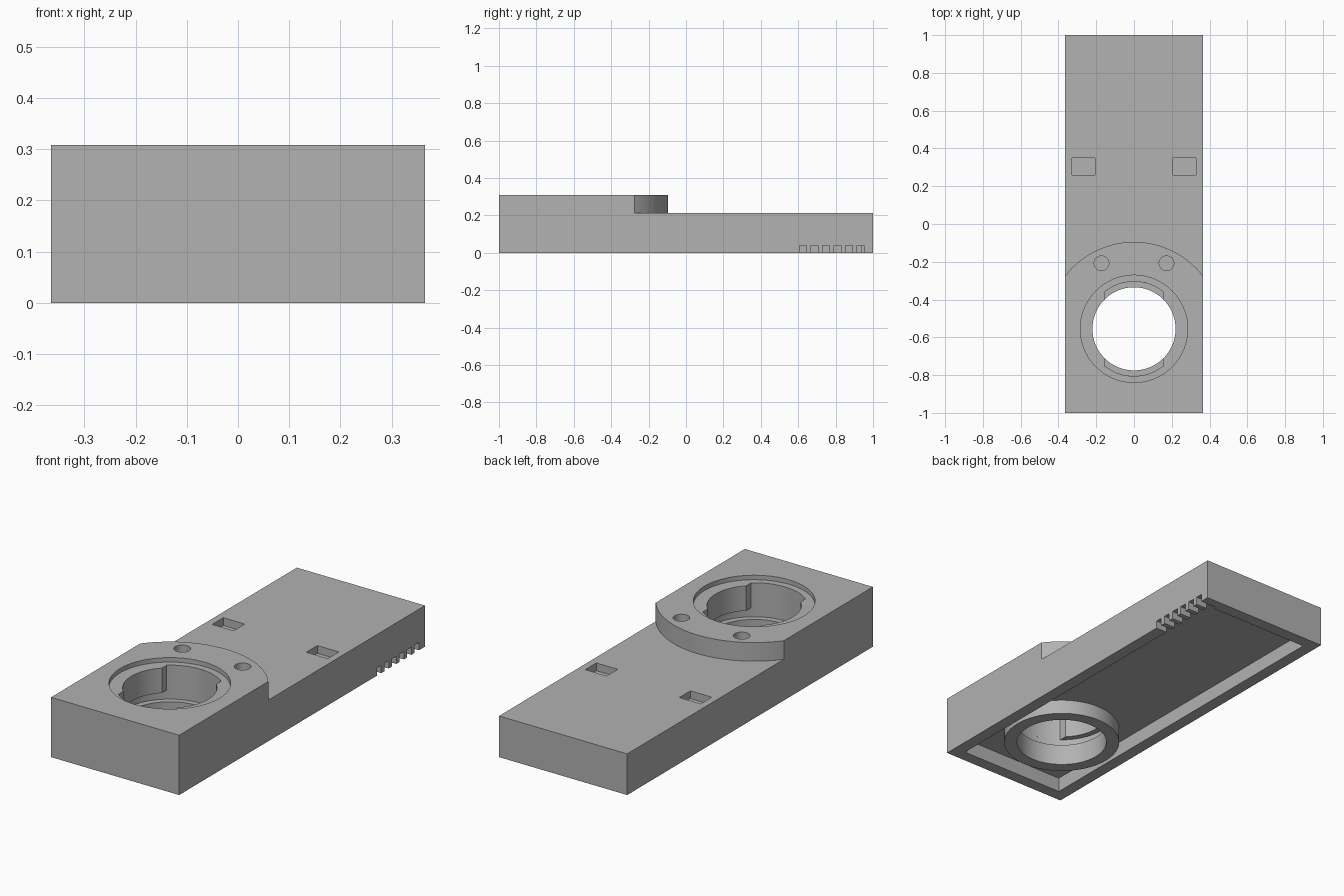
import bpy
import bmesh
from math import pi, cos, sin, acos, asin, radians

cube = bpy.data.objects.get("Cube")
if cube:
    bpy.data.objects.remove(cube, do_unlink=True)

HALF_W, TOP, DECK = 0.365, 0.308, 0.212
CAVITY, WALL = 0.075, 0.063
BORE_Y, BORE_R, GROOVE_R, RIM_R, STEP_R = -0.555, 0.22, 0.25, 0.284, 0.46
OVER = 0.1  # overshoot of cutters

grey = bpy.data.materials.new("Plain grey")
grey.use_nodes = True
grey.diffuse_color = (0.445, 0.445, 0.445, 1)
grey.node_tree.nodes["Principled BSDF"].inputs["Base Color"].default_value = grey.diffuse_color


def prism(name, outline, z0, z1):
    """Extrude a counter-clockwise outline from z0 to z1."""
    bm = bmesh.new()
    face = bm.faces.new([bm.verts.new((x, y, z0)) for x, y in outline])
    up = bmesh.ops.extrude_face_region(bm, geom=[face])["geom"]
    bmesh.ops.translate(bm, vec=(0, 0, z1 - z0),
                        verts=[v for v in up if isinstance(v, bmesh.types.BMVert)])
    bmesh.ops.recalc_face_normals(bm, faces=bm.faces[:])
    mesh = bpy.data.meshes.new(name)
    bm.to_mesh(mesh)
    bm.free()
    obj = bpy.data.objects.new(name, mesh)
    bpy.context.collection.objects.link(obj)
    return obj


def arc(x, y, r, a0, a1, n):
    return [(x + r * cos(a0 + (a1 - a0) * i / n), y + r * sin(a0 + (a1 - a0) * i / n))
            for i in range(n + 1)]


def circle(x, y, r, n=96):
    return arc(x, y, r, 0, 2 * pi, n)[:-1]


def rect(x0, x1, y0, y1):
    return [(x0, y0), (x1, y0), (x1, y1), (x0, y1)]


def combine(target, tool, operation="DIFFERENCE"):
    """Apply a boolean and discard the tool."""
    mod = target.modifiers.new("cut", "BOOLEAN")
    mod.operation, mod.solver, mod.object = operation, "EXACT", tool
    graph = bpy.context.evaluated_depsgraph_get()
    mesh = bpy.data.meshes.new_from_object(target.evaluated_get(graph))
    target.modifiers.clear()
    target.data = mesh
    bpy.data.objects.remove(tool, do_unlink=True)


# Main block
body = prism("housing", rect(-HALF_W, HALF_W, -1, 1), 0, TOP)

# Lower deck behind the curved step
wide = HALF_W + 0.05
a = acos(wide / STEP_R)
step = [(wide, 1 + OVER), (-wide, 1 + OVER)] + arc(0, BORE_Y, STEP_R, pi - a, a, 64)
combine(body, prism("deck_cutter", step, DECK, TOP + OVER))

# Hollow underside with the socket tube standing in it
inner = HALF_W - WALL
combine(body, prism("cavity_cutter", rect(-inner, inner, WALL - 1, 1 - WALL), -OVER, CAVITY))
combine(body, prism("socket_tube", circle(0, BORE_Y, RIM_R), 0, CAVITY + 0.015), "UNION")

# Socket: through bore, rim recess, turning groove and entry notches
combine(body, prism("bore_cutter", circle(0, BORE_Y, BORE_R), -OVER, TOP + OVER))
combine(body, prism("rim_cutter", circle(0, BORE_Y, RIM_R), TOP - 0.023, TOP + OVER))
combine(body, prism("groove_cutter", circle(0, BORE_Y, GROOVE_R), 0.11, 0.157))
a = acos(0.155 / GROOVE_R)
notch = arc(0, BORE_Y, GROOVE_R, a, pi - a, 32) + arc(0, BORE_Y, GROOVE_R, pi + a, 2 * pi - a, 32)
combine(body, prism("notch_cutter", notch, 0.13, TOP + OVER))

# Blind round and rectangular pockets on both sides
for s in (-1, 1):
    combine(body, prism("pin_cutter", circle(s * 0.172, -0.208, 0.039, 40), TOP - 0.04, TOP + OVER))
    x = s * 0.268
    combine(body, prism("pocket_cutter", rect(x - 0.061, x + 0.061, 0.26, 0.35),
                        DECK - 0.04, DECK + OVER))

# Vent slots through the bottom of one side wall
for i in range(6):
    y = 0.608 + i * 0.0615
    combine(body, prism("vent_cutter", rect(inner - 0.03, HALF_W + OVER, y, y + 0.036), -OVER, 0.04))

body.data.materials.clear()
body.data.materials.append(grey)
for p in body.data.polygons:
    p.material_index = 0
bpy.ops.object.select_all(action="DESELECT")
body.select_set(True)
bpy.context.view_layer.objects.active = body
bpy.ops.object.shade_smooth_by_angle(angle=radians(30))
